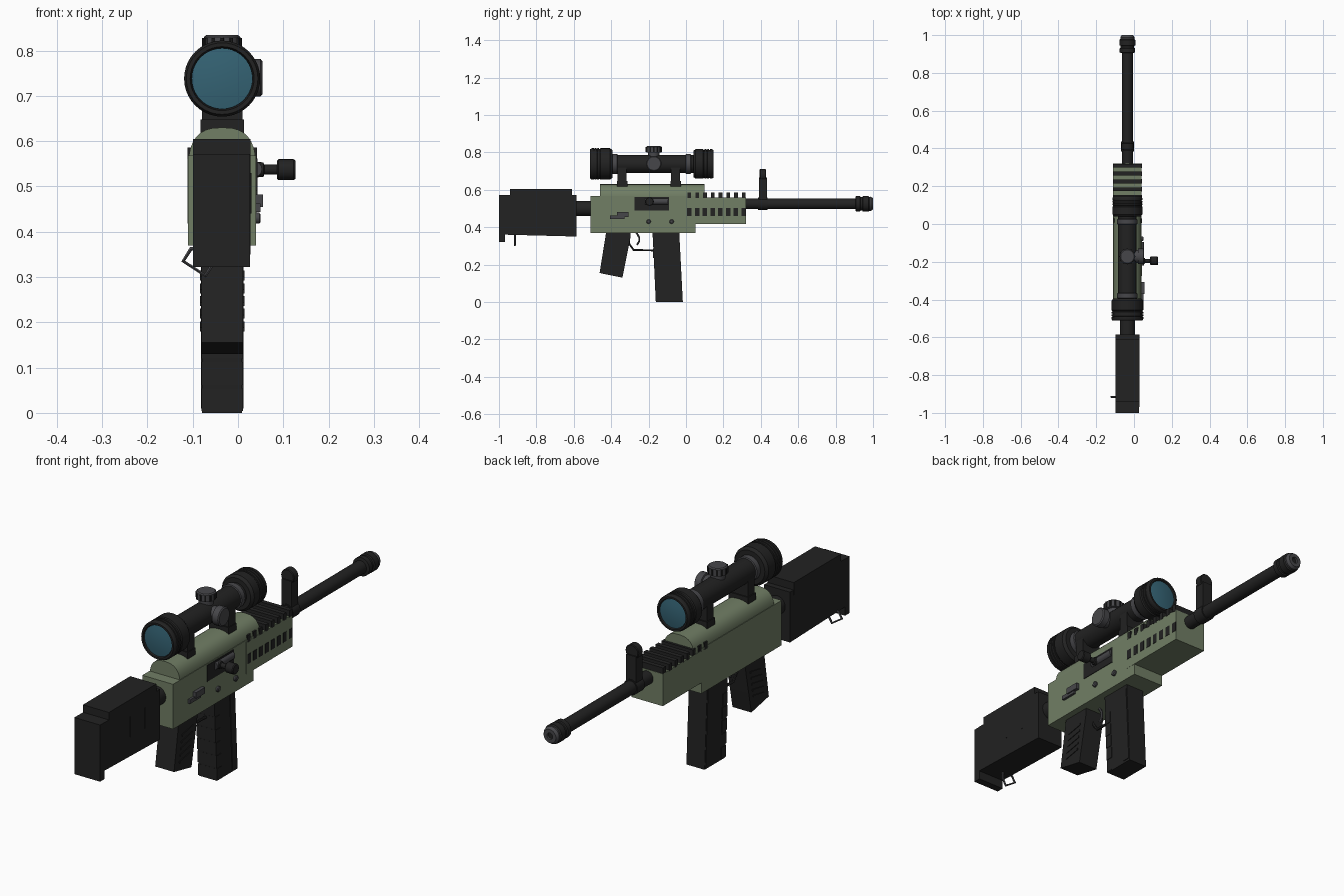
import bpy, bmesh, math
from mathutils import Vector

if "Cube" in bpy.data.objects:
    bpy.data.objects.remove(bpy.data.objects["Cube"])

CX = -0.035  # centre plane of the rifle


def material(name, rgb):
    m = bpy.data.materials.new(name)
    m.diffuse_color = (*rgb, 1)
    m.use_nodes = True
    m.node_tree.nodes["Principled BSDF"].inputs["Base Color"].default_value = m.diffuse_color
    return m


BLACK = material("matte_black", (0.016, 0.016, 0.016))
GREEN = material("olive_green", (0.165, 0.21, 0.13))
GREY = material("gunmetal_grey", (0.062, 0.062, 0.068))
GLASS = material("teal_glass", (0.035, 0.125, 0.175))


def finish(bm, name, mat):
    bmesh.ops.recalc_face_normals(bm, faces=bm.faces[:])
    me = bpy.data.meshes.new(name)
    bm.to_mesh(me)
    bm.free()
    me.materials.append(mat)
    ob = bpy.data.objects.new(name, me)
    bpy.context.collection.objects.link(ob)
    return ob


def extrude(name, pts, offset, mat, bevel=0.0, seg=2):
    """Solid from a planar outline pushed along an offset."""
    bm = bmesh.new()
    a = [bm.verts.new(p) for p in pts]
    b = [bm.verts.new(Vector(p) + Vector(offset)) for p in pts]
    n = len(a)
    bm.faces.new(a)
    bm.faces.new(b[::-1])
    for i in range(n):
        bm.faces.new((a[i], b[i], b[(i + 1) % n], a[(i + 1) % n]))
    if bevel:
        edges = [e for e in bm.edges if e.calc_face_angle(0) is not None and abs(e.calc_face_angle(0)) > 0.7]
        bmesh.ops.bevel(bm, geom=edges, offset=bevel, segments=seg, profile=0.5, affect='EDGES')
    return finish(bm, name, mat)


def box(name, x, y, z, mat, bevel=0.0, seg=2):
    pts = [(x[0], y[0], z[0]), (x[0], y[1], z[0]), (x[0], y[1], z[1]), (x[0], y[0], z[1])]
    return extrude(name, pts, (x[1] - x[0], 0, 0), mat, bevel, seg)


def side(name, yz, half, mat, bevel=0.0, seg=2):
    """Side outline given in y, z, extruded symmetrically across the width."""
    return extrude(name, [(CX - half, y, z) for y, z in yz], (2 * half, 0, 0), mat, bevel, seg)


def lathe(name, prof, centre, axis, mat, n=32):
    """Turned part; prof holds (position along axis, radius) pairs."""
    k = 'xyz'.index(axis)
    i, j = [q for q in range(3) if q != k]
    bm = bmesh.new()
    rings = []
    for t, r in prof:
        ring = []
        for s in range(n):
            ang = 2 * math.pi * s / n
            co = list(centre)
            co[k] = t
            co[i] += r * math.cos(ang)
            co[j] += r * math.sin(ang)
            ring.append(bm.verts.new(co))
        rings.append(ring)
    for p, q in zip(rings, rings[1:]):
        for s in range(n):
            bm.faces.new((p[s], p[(s + 1) % n], q[(s + 1) % n], q[s]))
    bm.faces.new(rings[0])
    bm.faces.new(rings[-1][::-1])
    return finish(bm, name, mat)


def wire(name, pts, r, mat):
    cu = bpy.data.curves.new(name, 'CURVE')
    cu.dimensions = '3D'
    cu.bevel_depth = r
    cu.bevel_resolution = 1
    cu.use_fill_caps = True
    sp = cu.splines.new('POLY')
    sp.points.add(len(pts) - 1)
    for p, co in zip(sp.points, pts):
        p.co = (*co, 1)
    cu.materials.append(mat)
    ob = bpy.data.objects.new(name, cu)
    bpy.context.collection.objects.link(ob)
    return ob


# Stock
box("butt_pad", (-0.099, 0.027), (-1.0, -0.968), (0.322, 0.572), BLACK, 0.008)
side("stock", [(-0.97, 0.36), (-0.585, 0.35), (-0.585, 0.572), (-0.97, 0.572)], 0.063, BLACK, 0.014)
box("cheek_rest", (-0.099, 0.028), (-0.94, -0.61), (0.55, 0.605), BLACK, 0.014)
lathe("stock_tube", [(-0.6, 0.04), (-0.5, 0.04)], (CX, 0, 0.5), 'y', BLACK)
for k, y in enumerate((-0.79, -0.69)):
    box(f"stock_seam_{k}", (0.026, 0.03), (y - 0.003, y + 0.003), (0.44, 0.53), BLACK)
wire("sling_loop", [(-0.085, -0.915, 0.362), (-0.104, -0.915, 0.362), (-0.121, -0.915, 0.335),
                    (-0.072, -0.915, 0.303), (-0.055, -0.915, 0.33), (-0.055, -0.915, 0.365)], 0.005, GREY)

# Receiver and handguard
box("receiver", (-0.11, 0.04), (-0.51, 0.05), (0.37, 0.568), GREEN, 0.018, 3)
arch = []
for s in range(17):
    a = math.pi * s / 16
    c = math.cos(a)
    arch.append((CX + math.copysign(0.074 * abs(c) ** 0.75, c), -0.46, 0.55 + 0.08 * abs(math.sin(a)) ** 0.85))
extrude("receiver_hump", [(CX + 0.074, -0.46, 0.45)] + arch + [(CX - 0.074, -0.46, 0.45)], (0, 0.56, 0), GREEN)
box("handguard", (-0.111, 0.041), (0.0, 0.32), (0.418, 0.56), GREEN, 0.008)
for k in range(8):
    y = 0.018 + k * 0.0415
    box(f"rail_rib_{k}", (-0.111, 0.042), (y - 0.01, y + 0.01), (0.555, 0.586), BLACK, 0.003, 1)
    box(f"vent_{k}", (0.038, 0.0425), (y - 0.012, y + 0.012), (0.46, 0.502), BLACK)

# Bolt and controls
box("ejection_port", (0.03, 0.0425), (-0.275, -0.09), (0.49, 0.562), BLACK)
lathe("bolt_body", [(-0.22, 0.018), (-0.095, 0.018)], (0.035, 0, 0.538), 'y', GREY, 16)
lathe("bolt_handle", [(0.03, 0.018), (0.056, 0.016), (0.058, 0.011), (0.09, 0.011)], (0, -0.195, 0.537), 'x', BLACK, 16)
lathe("bolt_knob", [(0.086, 0.02), (0.089, 0.023), (0.123, 0.023), (0.127, 0.02)], (0, -0.195, 0.537), 'x', BLACK, 20)
for k, y in enumerate((-0.2, -0.077)):
    lathe(f"receiver_pin_{k}", [(0.03, 0.012), (0.047, 0.012), (0.05, 0.008)], (0, y, 0.43), 'x', GREY, 16)
box("selector_upper", (0.035, 0.055), (-0.37, -0.308), (0.455, 0.482), GREY, 0.004, 1)
box("selector_lower", (0.035, 0.05), (-0.405, -0.33), (0.444, 0.462), GREY, 0.004, 1)

# Barrel, muzzle and front sight
lathe("barrel", [(0.3, 0.029), (0.92, 0.029)], (CX, 0, 0.525), 'y', BLACK, 24)
lathe("muzzle", [(0.905, 0.03), (0.908, 0.041), (0.93, 0.041), (0.933, 0.036), (0.943, 0.036), (0.946, 0.042),
                 (0.975, 0.042), (0.98, 0.037)], (CX, 0, 0.525), 'y', BLACK, 24)
lathe("muzzle_tip", [(0.97, 0.036), (0.988, 0.038), (1.0, 0.03), (1.0, 0.014), (0.985, 0.013)],
      (CX, 0, 0.525), 'y', GREY, 24)
lathe("muzzle_bore", [(0.98, 0.013), (0.992, 0.013)], (CX, 0, 0.525), 'y', BLACK, 16)
box("front_sight_post", (CX - 0.024, CX + 0.024), (0.389, 0.433), (0.53, 0.665), BLACK, 0.005)
lathe("front_sight_hood", [(0.394, 0.029), (0.397, 0.032), (0.425, 0.032), (0.428, 0.029)],
      (CX, 0, 0.678), 'y', BLACK, 24)
lathe("front_sight_band", [(0.385, 0.034), (0.437, 0.034)], (CX, 0, 0.525), 'y', BLACK, 24)

# Scope
SC = (CX, 0, 0.738)
lathe("scope_tube", [(-0.42, 0.049), (0.07, 0.049)], SC, 'y', BLACK)


def bell(name, y0, direction, length, radius):
    prof = [(0.012, radius * 0.8), (0, radius * 0.84), (0, radius * 0.94), (0.006, radius * 0.98)]
    for k in range(3):  # grip ridges near the open end
        t = 0.01 + k * 0.014
        prof += [(t, radius), (t + 0.009, radius), (t + 0.01, radius * 0.95), (t + 0.013, radius * 0.95)]
    prof += [(0.056, radius), (length - 0.012, radius), (length, radius * 0.88), (length, 0.045)]
    lathe(name, [(y0 + direction * t, r) for t, r in prof], SC, 'y', BLACK, 40)
    lens = [(0.03, radius * 0.8), (0.006, radius * 0.8), (0.002, radius * 0.5), (0.0, radius * 0.15)]
    lathe(name + "_lens", [(y0 + direction * t, r) for t, r in lens], SC, 'y', GLASS, 40)


bell("rear_bell", -0.512, 1, 0.118, 0.084)
bell("front_bell", 0.147, -1, 0.108, 0.079)
for k, y in enumerate((-0.38, 0.012)):
    lathe(f"scope_ring_{k}", [(y - 0.014, 0.05), (y - 0.012, 0.054), (y + 0.012, 0.054), (y + 0.014, 0.05)],
          SC, 'y', GREY)
for k, y in enumerate((-0.342, -0.056)):
    box(f"scope_mount_{k}", (-0.079, 0.01), (y - 0.023, y + 0.023), (0.6, 0.72), BLACK, 0.005)
    box(f"mount_foot_{k}", (-0.083, 0.013), (y - 0.028, y + 0.028), (0.605, 0.648), BLACK, 0.004)
TY = -0.172
lathe("top_turret", [(0.76, 0.03), (0.798, 0.03), (0.8, 0.04), (0.83, 0.04), (0.834, 0.035)], (CX, TY, 0), 'z', GREY, 24)
for k in range(12):
    a = 2 * math.pi * k / 12
    x, y = CX + 0.04 * math.cos(a), TY + 0.04 * math.sin(a)
    lathe(f"turret_knurl_{k}", [(0.803, 0.004), (0.828, 0.004)], (x, y, 0), 'z', BLACK, 6)
lathe("side_turret", [(0.0, 0.034), (0.02, 0.034), (0.022, 0.041), (0.05, 0.041), (0.054, 0.036)],
      (0, TY, 0.74), 'x', GREY, 24)

# Pistol grip with slanted ridges
side("grip", [(-0.425, 0.385), (-0.295, 0.385), (-0.297, 0.345), (-0.34, 0.13), (-0.462, 0.155)], 0.046, BLACK, 0.014)
for k in range(5):
    z = 0.18 + k * 0.028
    y = -0.395 + (z - 0.155) * 0.17
    side(f"grip_ridge_{k}", [(y - 0.035, z), (y + 0.04, z + 0.014), (y + 0.04, z + 0.022), (y - 0.035, z + 0.008)],
         0.049, BLACK)

# Magazine, leaning slightly forward
def mag_y(z, t):
    return -0.16 - 0.018 * z / 0.35 + t * 0.143


side("magazine", [(mag_y(0, 0), 0.0), (mag_y(0, 1), 0.0), (mag_y(0.39, 1), 0.39), (mag_y(0.39, 0), 0.39)],
     0.044, BLACK, 0.006)
side("magazine_spine", [(mag_y(0.01, 0.74), 0.01), (mag_y(0.01, 0.98), 0.01), (mag_y(0.35, 0.98), 0.35),
                        (mag_y(0.35, 0.74), 0.35)], 0.047, BLACK)
for k in range(5):
    z = 0.004 + k * 0.058
    y0 = mag_y(z, 0)
    box(f"magazine_band_{k}", (CX - 0.046, CX + 0.046), (y0 - 0.003, y0 + 0.03), (z, z + 0.05), BLACK, 0.003, 1)

# Trigger and guard
wire("trigger_guard", [(CX, -0.31, 0.365), (CX, -0.303, 0.31), (CX, -0.28, 0.278), (CX, -0.165, 0.276)], 0.006, BLACK)
wire("trigger", [(CX, -0.27, 0.38), (CX, -0.25, 0.345), (CX, -0.25, 0.325), (CX, -0.262, 0.305)], 0.006, GREY)

# Turn wires into meshes and smooth the rounded surfaces
bpy.ops.object.select_all(action='SELECT')
bpy.context.view_layer.objects.active = bpy.data.objects["trigger"]
bpy.ops.object.convert(target='MESH')
bpy.ops.object.select_all(action='SELECT')
bpy.ops.object.shade_smooth_by_angle(angle=math.radians(35))
